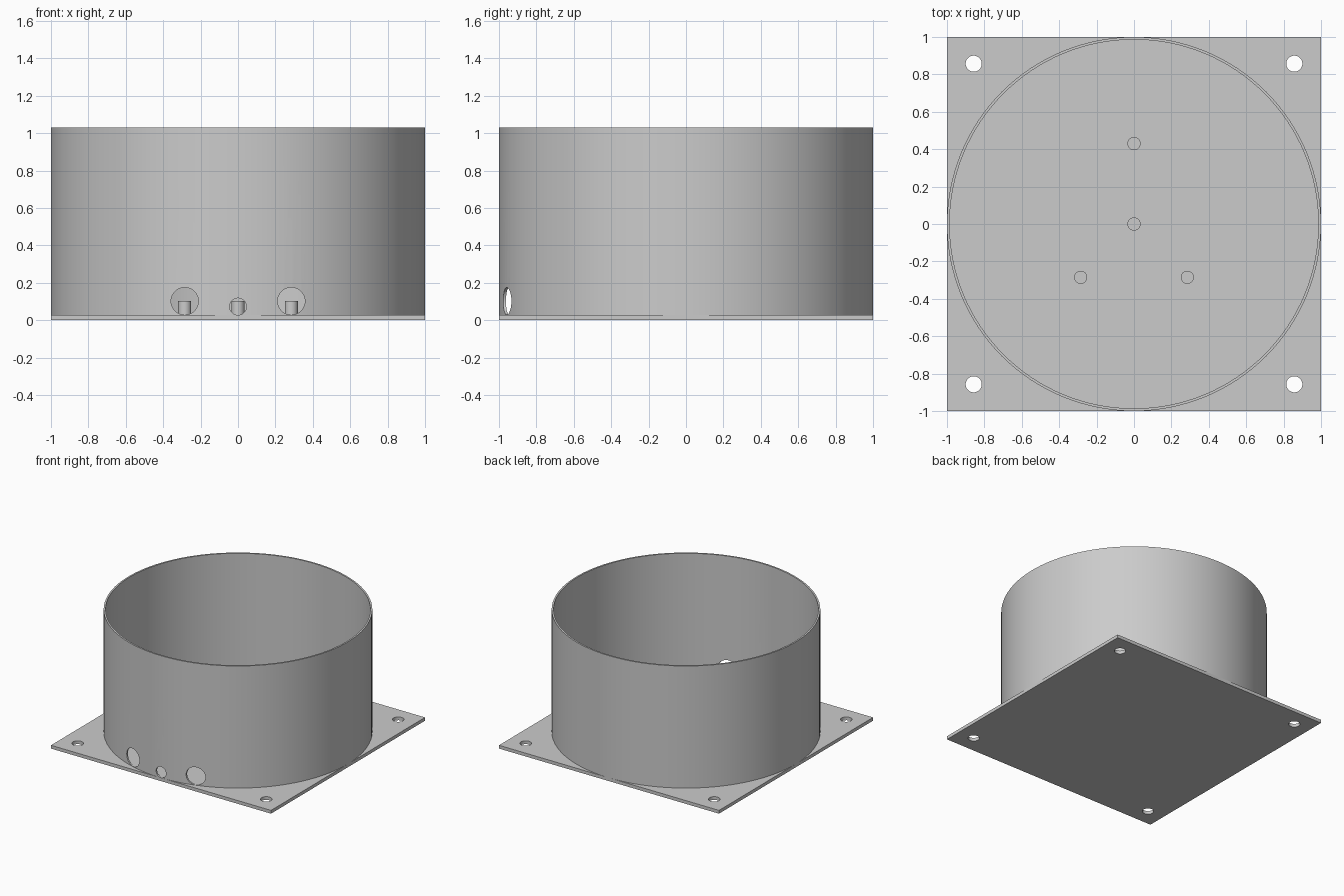
import bpy
import math

if "Cube" in bpy.data.objects:
    bpy.data.objects.remove(bpy.data.objects["Cube"], do_unlink=True)

PLATE = 0.027   # plate thickness
TOP = 1.03      # rim height

grey = bpy.data.materials.new("light grey")
grey.use_nodes = True
grey.diffuse_color = (0.6, 0.6, 0.6, 1)
grey.node_tree.nodes["Principled BSDF"].inputs["Base Color"].default_value = (0.6, 0.6, 0.6, 1)


def cylinder(name, x, y, z0, z1, r, sides=48):
    bpy.ops.mesh.primitive_cylinder_add(vertices=sides, radius=r, depth=z1 - z0,
                                        location=(x, y, (z0 + z1) / 2))
    ob = bpy.context.object
    ob.name = name
    ob.data.materials.append(grey)
    return ob


def cut(target, cutter):
    cutter.hide_render = True
    mod = target.modifiers.new("cut", "BOOLEAN")
    mod.operation = "DIFFERENCE"
    mod.solver = "EXACT"
    mod.object = cutter
    bpy.context.view_layer.objects.active = target
    bpy.ops.object.modifier_apply(modifier=mod.name)
    bpy.data.objects.remove(cutter, do_unlink=True)


def smooth(ob):
    bpy.ops.object.select_all(action="DESELECT")
    ob.select_set(True)
    bpy.context.view_layer.objects.active = ob
    bpy.ops.object.shade_smooth_by_angle(angle=math.radians(30))


# Square base plate with four corner screw holes
bpy.ops.mesh.primitive_cube_add(size=1, location=(0, 0, PLATE / 2))
plate = bpy.context.object
plate.name = "base_plate"
plate.scale = (2, 2, PLATE)
bpy.ops.object.transform_apply(location=False, rotation=False, scale=True)
plate.data.materials.append(grey)
for x in (-0.857, 0.857):
    for y in (-0.857, 0.857):
        cut(plate, cylinder("screw_hole", x, y, -0.1, 0.1, 0.043))
smooth(plate)

# Thin open round wall
wall = cylinder("round_wall", 0, 0, PLATE, TOP, 1.0, 128)
cut(wall, cylinder("wall_bore", 0, 0, -0.2, TOP + 0.2, 0.986, 128))

# Cable holes through the front of the wall
for x, z, r in ((-0.285, 0.102, 0.073), (0, 0.073, 0.045), (0.285, 0.102, 0.073)):
    hole = cylinder("cable_hole", x, -0.95, z - 0.15, z + 0.15, r)
    hole.rotation_euler.x = math.pi / 2
    cut(wall, hole)
smooth(wall)

# Small support pegs on the plate
for name, x, y in (("centre_peg", 0, 0), ("back_peg", 0, 0.43),
                   ("right_peg", -0.285, -0.285), ("left_peg", 0.285, -0.285)):
    smooth(cylinder(name, x, y, PLATE, 0.102, 0.035))
